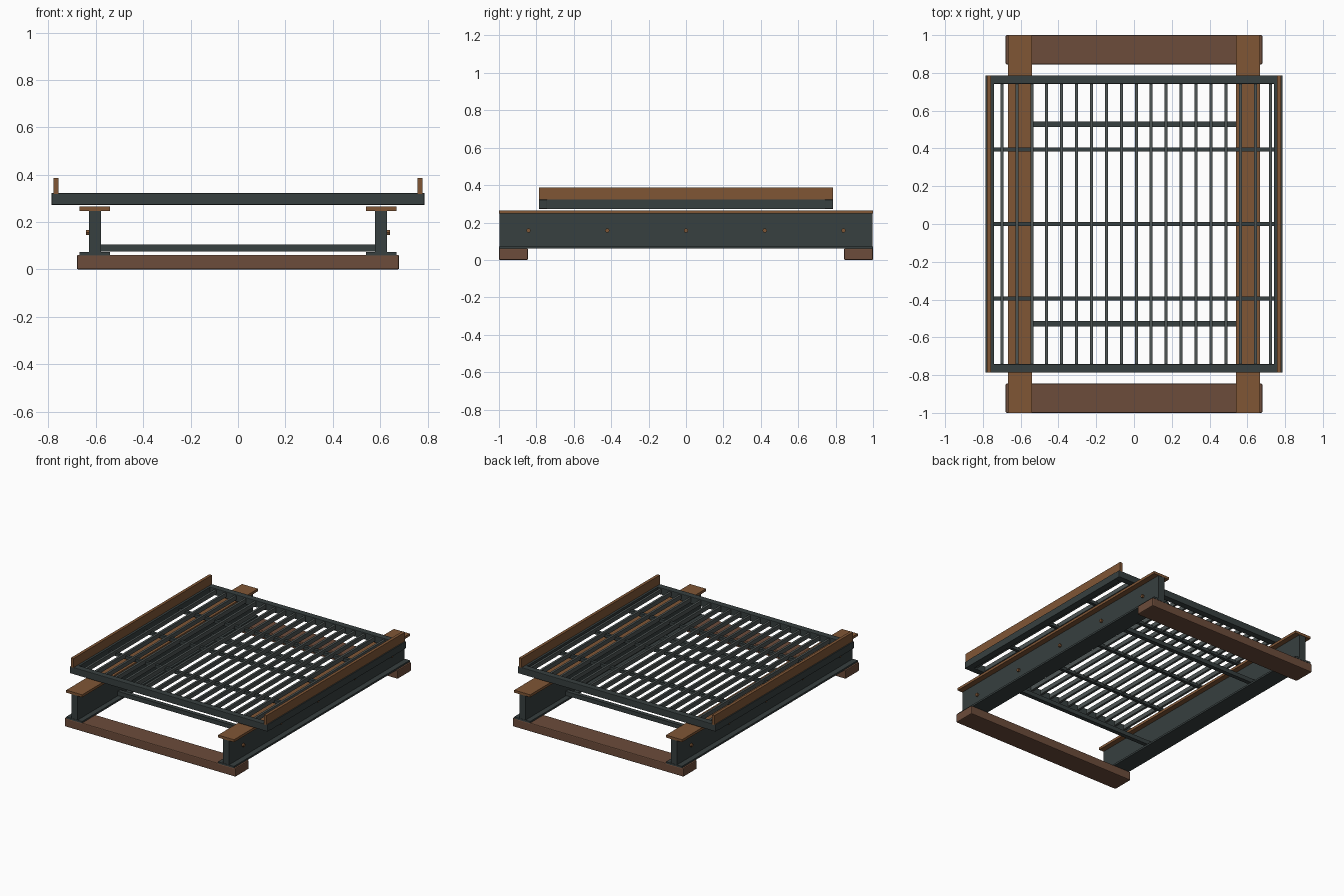
import bpy, bmesh, math
from mathutils import Matrix

if "Cube" in bpy.data.objects:
    bpy.data.objects.remove(bpy.data.objects["Cube"])


def material(name, rgb):
    m = bpy.data.materials.new(name)
    m.diffuse_color = (*rgb, 1)
    m.use_nodes = True
    m.node_tree.nodes["Principled BSDF"].inputs["Base Color"].default_value = m.diffuse_color
    return m


STEEL = material("dark steel", (0.038, 0.050, 0.050))
BAR = material("worn steel", (0.075, 0.090, 0.088))
RUST = material("rust", (0.215, 0.093, 0.036))
WOOD = material("brown timber", (0.150, 0.072, 0.043))


def box(name, x, y, z, mat, bevel=0.0):
    """Box from (min, max) ranges on each axis."""
    bm = bmesh.new()
    bmesh.ops.create_cube(bm, size=1)
    for v in bm.verts:
        v.co = [r[0] if c < 0 else r[1] for c, r in zip(v.co, (x, y, z))]
    me = bpy.data.meshes.new(name)
    bm.to_mesh(me)
    bm.free()
    me.materials.append(mat)
    ob = bpy.data.objects.new(name, me)
    bpy.context.collection.objects.link(ob)
    if bevel:
        mod = ob.modifiers.new("edge", 'BEVEL')
        mod.width = bevel
        mod.segments = 2
    return ob


def span(a, b, s):
    return tuple(sorted((a * s, b * s)))


def bolt(name, x, y, z):
    bm = bmesh.new()
    bmesh.ops.create_cone(bm, cap_ends=True, segments=6, radius1=0.012,
                          radius2=0.012, depth=0.026,
                          matrix=Matrix.Translation((x, y, z)) @ Matrix.Rotation(math.pi / 2, 4, 'Y'))
    me = bpy.data.meshes.new(name)
    bm.to_mesh(me)
    bm.free()
    me.materials.append(RUST)
    bpy.context.collection.objects.link(bpy.data.objects.new(name, me))


for s, side in ((-1, "left"), (1, "right")):
    end = "front" if s < 0 else "back"
    # timber skids and cross ties
    box(f"{end}_skid", (-0.68, 0.68), span(0.845, 1.0, s), (0, 0.062), WOOD, 0.006)
    box(f"{end}_cross_tie", (-0.59, 0.59), span(0.513, 0.543, s), (0.076, 0.106), STEEL)
    # I-beams
    box(f"{side}_beam_bottom_flange", span(0.541, 0.668, s), (-1, 1), (0.06, 0.073), STEEL)
    box(f"{side}_beam_web", span(0.578, 0.628, s), (-0.998, 0.998), (0.07, 0.25), STEEL)
    box(f"{side}_beam_top_flange", span(0.541, 0.668, s), (-1, 1), (0.247, 0.265), RUST)
    for i in range(5):
        bolt(f"{side}_bolt_{i + 1}", s * 0.628, (i - 2) * 0.421, 0.157)
    # grate frame and side plates
    box(f"{end}_frame_rail", (-0.787, 0.787), span(0.742, 0.787, s), (0.273, 0.322), STEEL, 0.003)
    box(f"{side}_frame_rail", span(0.742, 0.787, s), (-0.743, 0.743), (0.273, 0.322), STEEL)
    box(f"{side}_guard_plate", span(0.758, 0.779, s), (-0.787, 0.787), (0.318, 0.387), RUST)

# grate bars along the length
for i in range(19):
    x = -0.699 + i * 0.079
    box(f"grate_bar_{i + 1}", (x - 0.008, x + 0.008), (-0.745, 0.745), (0.285, 0.315), BAR)

# cross supports under the bars
for i in range(3):
    y = (i - 1) * 0.394
    box(f"grate_support_{i + 1}", (-0.745, 0.745), (y - 0.011, y + 0.011), (0.276, 0.298), STEEL)
